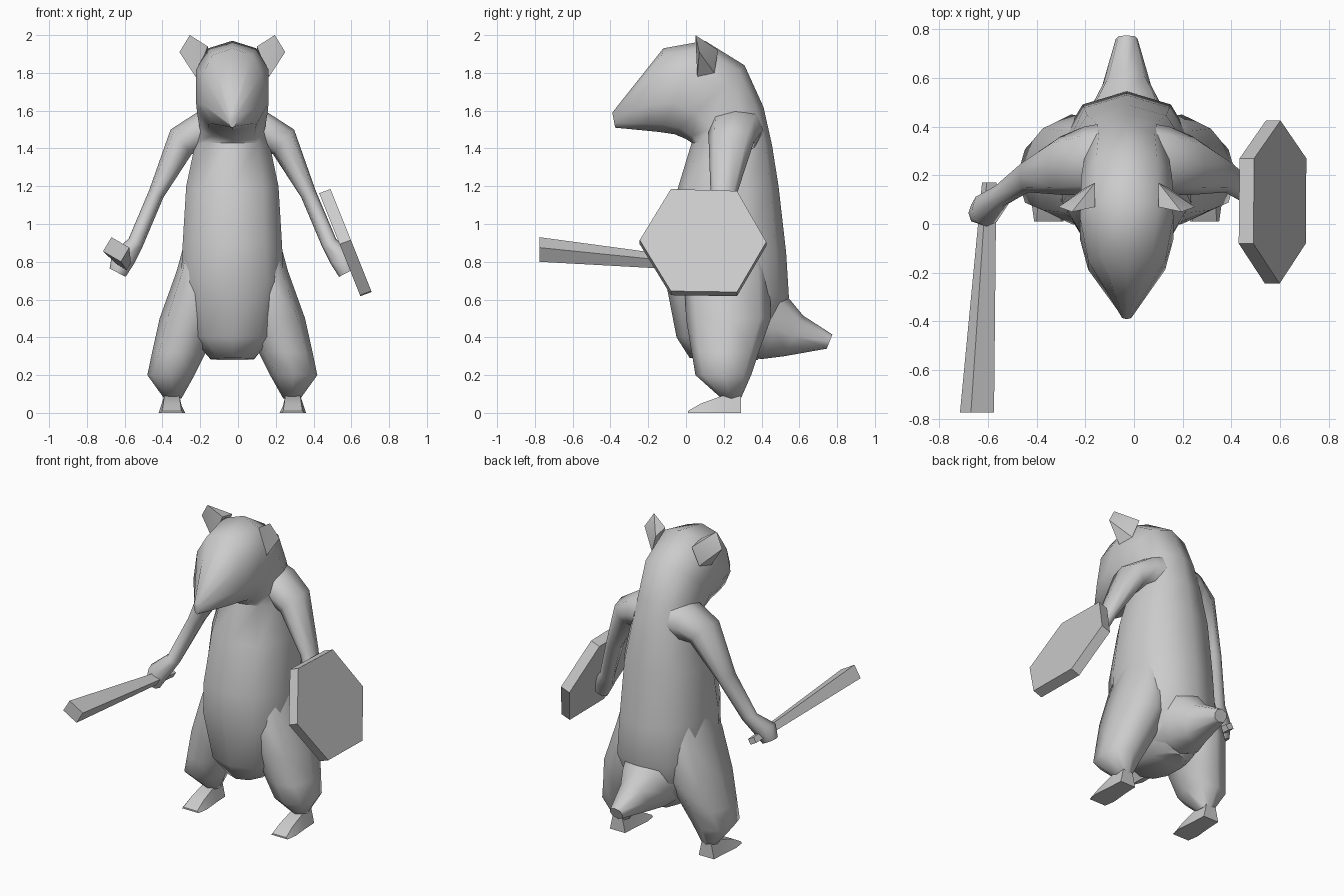
import bpy, bmesh, math
from mathutils import Vector as V

if "Cube" in bpy.data.objects:
    bpy.data.objects.remove(bpy.data.objects["Cube"])

CX = -0.03  # body symmetry plane
grey = bpy.data.materials.new("plain grey")
grey.diffuse_color = (0.6, 0.6, 0.6, 1)
grey.use_nodes = True
grey.node_tree.nodes["Principled BSDF"].inputs["Base Color"].default_value = grey.diffuse_color


def finish(name, bm, smooth=60):
    bmesh.ops.recalc_face_normals(bm, faces=bm.faces)
    me = bpy.data.meshes.new(name)
    bm.to_mesh(me)
    bm.free()
    me.materials.append(grey)
    ob = bpy.data.objects.new(name, me)
    bpy.context.collection.objects.link(ob)
    if smooth:
        bpy.ops.object.select_all(action='DESELECT')
        ob.select_set(True)
        bpy.context.view_layer.objects.active = ob
        bpy.ops.object.shade_smooth_by_angle(angle=math.radians(smooth))
    return ob


def skin(name, rings, smooth=60):
    """Bridge equal-sized point rings and cap both ends."""
    bm = bmesh.new()
    vs = [[bm.verts.new(p) for p in r] for r in rings]
    n = len(vs[0])
    for a, b in zip(vs, vs[1:]):
        for i in range(n):
            j = (i + 1) % n
            bm.faces.new((a[i], a[j], b[j], b[i]))
    bm.faces.new(vs[0])
    bm.faces.new(vs[-1])
    return finish(name, bm, smooth)


def oval(a, b, side, n=10, power=0.85):
    """Ring spanning points a and b, with half width vector side."""
    a, b, side = V(a), V(b), V(side)
    c, half = (a + b) / 2, (a - b) / 2
    f = lambda t: math.copysign(abs(t) ** power, t)
    return [c + half * f(math.cos(2 * math.pi * i / n))
            + side * f(math.sin(2 * math.pi * i / n)) for i in range(n)]


# Torso, neck and head: front y, z / back y, z / half width
spine = [(.02, .29, .38, .28, .12), (-.05, .40, .46, .42, .23),
         (-.11, .71, .545, .61, .285), (-.115, .90, .53, .85, .275),
         (-.04, 1.20, .49, 1.20, .255), (.03, 1.43, .455, 1.42, .205),
         (.0, 1.45, .41, 1.62, .18), (-.06, 1.475, .31, 1.84, .195),
         (-.14, 1.487, .10, 1.97, .20), (-.22, 1.495, -.12, 1.93, .165),
         (-.375, 1.51, -.39, 1.59, .02)]
skin("body_and_head", [oval((CX, a, b), (CX, c, d), (w, 0, 0))
                       for a, b, c, d, w in spine])

# Tail: top y, z / bottom y, z / half width
tail = [(.40, .72, .30, .30, .20), (.55, .60, .40, .285, .15),
        (.62, .515, .52, .30, .10), (.775, .415, .745, .34, .045)]
skin("tail", [oval((CX, a, b), (CX, c, d), (w, 0, 0), 8) for a, b, c, d, w in tail])

for s, tag in ((-1, "left"), (1, "right")):
    X = lambda x: CX + s * x
    # Leg: z / inner x, outer x / front y, back y
    leg = [(.95, .10, .24, .08, .38), (.75, .05, .295, -.01, .44),
           (.50, .07, .385, .0, .45), (.32, .14, .425, .03, .385),
           (.20, .20, .45, .05, .345), (.075, .27, .36, .19, .29)]
    skin("leg_" + tag, [oval((X((i + o) / 2), f, z), (X((i + o) / 2), b, z),
                             ((o - i) / 2, 0, 0), 8) for z, i, o, f, b in leg])
    # Foot: y / half width at sole / half width at top / height
    foot = [(.01, .06, .05, .01), (.08, .07, .045, .05),
            (.19, .06, .04, .09), (.29, .055, .035, .09)]
    skin("foot_" + tag, [[(X(.32 - w), y, 0), (X(.32 + w), y, 0),
                          (X(.32 + t), y, h), (X(.32 - t), y, h)]
                         for y, w, t, h in foot], 50)
    # Arm and hand: outer x, z / inner x, z / centre y / half depth
    arm = [(.12, 1.61, .12, 1.38, .27, .14), (.18, 1.595, .17, 1.38, .26, .14),
           (.327, 1.50, .215, 1.37, .24, .12), (.44, 1.18, .365, 1.14, .20, .07),
           (.55, .92, .475, .88, .12, .048), (.635, .85, .52, .79, .06, .07),
           (.65, .765, .565, .72, .045, .045)]
    skin("arm_" + tag, [oval((X(a), y, b), (X(c), y, d), (0, w, 0), 8)
                        for a, b, c, d, y, w in arm])
    # Ear: flared wedge with a hollow-looking flat front
    bm = bmesh.new()
    for x, y, z in ((.13, .07, 1.94), (.195, .06, 1.78), (.225, .05, 2.0),
                    (.28, .07, 1.91), (.13, .17, 1.92), (.17, .15, 1.80)):
        bm.verts.new((X(x), y, z))
    bmesh.ops.convex_hull(bm, input=bm.verts)
    finish("ear_" + tag, bm, 30)

# Six-sided shield, tilted outward at the top
rim = [(-.245, .915), (-.08, 1.185), (.27, 1.175), (.425, .905), (.27, .64), (-.08, .645)]
outer = [V((.49 + (1.185 - z) * .4, y, z)) for y, z in rim]
skin("shield", [outer, [p - V((.06, 0, .022)) for p in outer]], 0)

# Square club, widening towards the front
square = [(-.025, .065), (-.07, -.01), (.025, -.065), (.07, .01)]
skin("club", [[(cx + k * x, y, cz + k * z) for x, z in square]
              for cx, y, cz, k in ((-.645, -.775, .865, 1), (-.595, .17, .775, .42))], 0)
